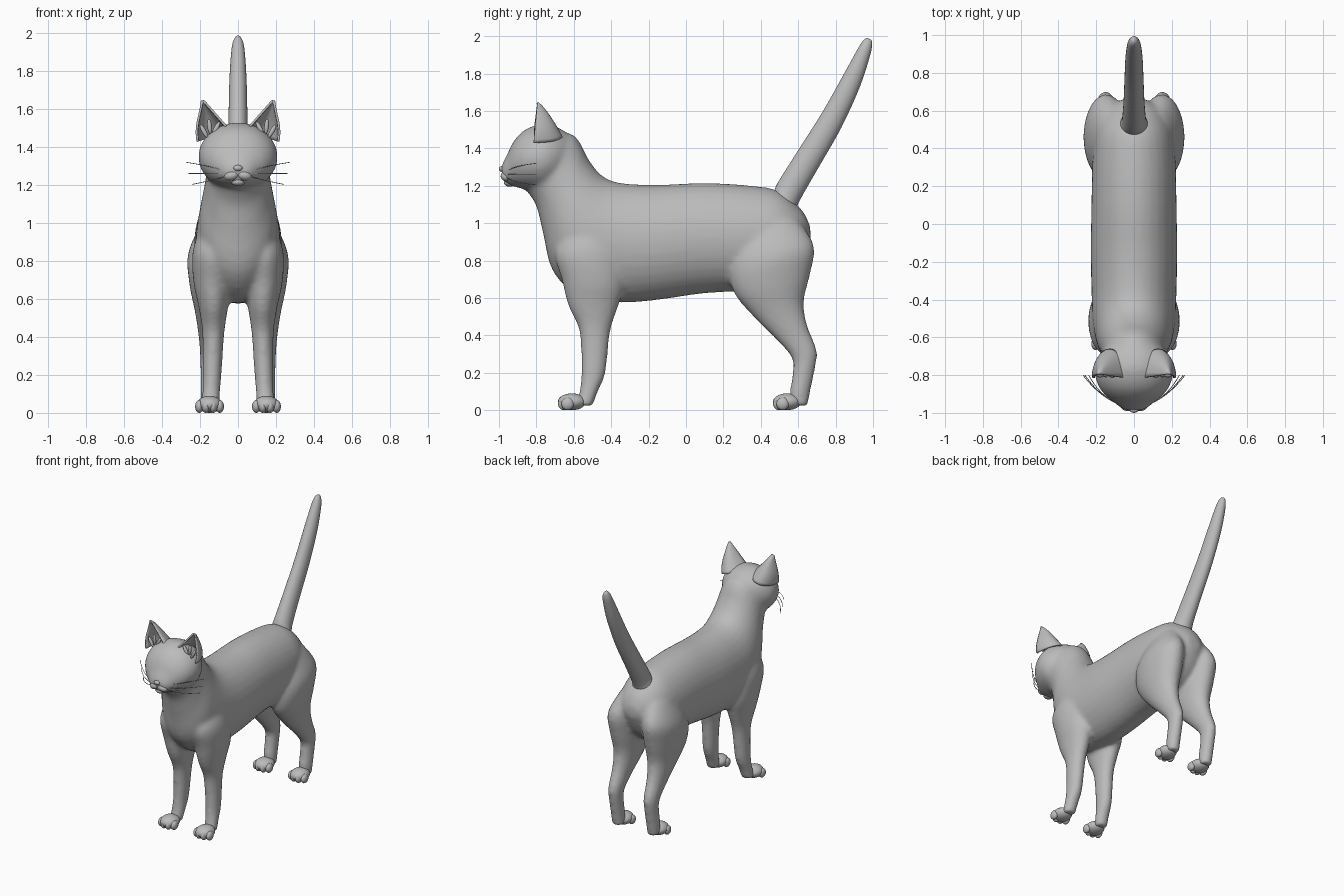
import bpy, bmesh, math
from mathutils import Vector, Matrix

cube = bpy.data.objects.get("Cube")
if cube:
    bpy.data.objects.remove(cube, do_unlink=True)

fur = bpy.data.materials.new("fur_grey")
fur.use_nodes = True
fur.diffuse_color = (0.5, 0.5, 0.5, 1)
fur.node_tree.nodes["Principled BSDF"].inputs["Base Color"].default_value = (0.5, 0.5, 0.5, 1)


def finish(name, bm):
    """Turn a bmesh into a smooth, coloured object."""
    bmesh.ops.recalc_face_normals(bm, faces=bm.faces)
    for face in bm.faces:
        face.smooth = True
    mesh = bpy.data.meshes.new(name)
    bm.to_mesh(mesh)
    bm.free()
    mesh.materials.append(fur)
    obj = bpy.data.objects.new(name, mesh)
    bpy.context.collection.objects.link(obj)
    return obj


def refine(rings, steps=4):
    """Catmull-Rom interpolation between cross-sections."""
    pts = [rings[0]] + list(rings) + [rings[-1]]
    out = []
    for a, b, c, d in zip(pts, pts[1:], pts[2:], pts[3:]):
        for s in range(steps):
            t = s / steps
            out.append([q + t * ((r - p) + t * (2*p - 5*q + 4*r - w + t * (3*(q - r) + w - p))) / 2
                        for p, q, r, w in zip(a, b, c, d)])
    return out + [rings[-1]]


def loft(bm, rings, side=1, sides=32):
    """Closed tube; each ring is (y, z of one edge, y, z of the other edge, centre x, half width)."""
    loops = []
    for y1, z1, y2, z2, cx, rx in refine(rings):
        loop = []
        for i in range(sides):
            a = 2 * math.pi * i / sides
            k = (1 + math.cos(a)) / 2
            loop.append(bm.verts.new((side * (cx + rx * math.sin(a)),
                                      y2 + (y1 - y2) * k, z2 + (z1 - z2) * k)))
        loops.append(loop)
    for lo, hi in zip(loops, loops[1:]):
        for i in range(sides):
            j = (i + 1) % sides
            bm.faces.new((lo[i], lo[j], hi[j], hi[i]))
    bm.faces.new(loops[0])
    bm.faces.new(loops[-1])


def blob(bm, centre, radii, turn=0):
    """Ellipsoid, optionally turned about the y axis."""
    m = Matrix.Translation(centre) @ Matrix.Rotation(turn, 4, 'Y') @ Matrix.Diagonal((*radii, 1))
    bmesh.ops.create_uvsphere(bm, u_segments=24, v_segments=14, radius=1, matrix=m)


torso = [(.665, .98, .665, .90, 0, .05), (.62, 1.07, .60, .76, 0, .14), (.5, 1.17, .5, .67, 0, .20),
         (.35, 1.2, .35, .64, 0, .22), (.1, 1.215, .1, .625, 0, .225), (-.15, 1.205, -.15, .59, 0, .23),
         (-.35, 1.215, -.35, .575, 0, .225), (-.45, 1.255, -.56, .60, 0, .22),
         (-.52, 1.34, -.71, .74, 0, .20), (-.56, 1.42, -.765, .95, 0, .175),
         (-.60, 1.47, -.80, 1.09, 0, .165), (-.66, 1.49, -.85, 1.17, 0, .15)]

head = [(-.61, 1.46, -.66, 1.22, 0, .13), (-.68, 1.51, -.72, 1.18, 0, .185),
        (-.77, 1.53, -.78, 1.17, 0, .21), (-.86, 1.50, -.85, 1.18, 0, .19),
        (-.92, 1.44, -.90, 1.19, 0, .15), (-.955, 1.37, -.935, 1.20, 0, .105),
        (-.98, 1.32, -.96, 1.21, 0, .075), (-.99, 1.29, -.975, 1.23, 0, .045)]

front_leg = [(-.62, 1.0, -.38, 1.0, .12, .07), (-.70, .85, -.34, .85, .132, .107),
             (-.665, .7, -.33, .68, .135, .10), (-.63, .56, -.36, .56, .13, .078),
             (-.57, .42, -.405, .42, .13, .058), (-.56, .2, -.43, .2, .137, .05),
             (-.57, .1, -.47, .1, .142, .047), (-.59, .03, -.50, .02, .147, .047)]

hind_leg = [(.32, 1.0, .60, 1.02, .11, .08), (.24, .80, .685, .88, .145, .118),
            (.25, .64, .665, .73, .145, .112), (.36, .5, .63, .58, .143, .085),
            (.48, .38, .65, .45, .147, .062), (.565, .28, .70, .32, .15, .05),
            (.57, .2, .69, .22, .15, .047), (.555, .1, .665, .1, .15, .047),
            (.56, .03, .65, .02, .15, .045)]

tail = [(.47, 1.16, .59, 1.07, 0, .078), (.49, 1.215, .61, 1.125, 0, .064),
        (.60, 1.39, .71, 1.30, 0, .055), (.727, 1.59, .83, 1.51, 0, .05),
        (.84, 1.79, .93, 1.73, 0, .045), (.92, 1.935, .985, 1.90, 0, .034),
        (.95, 1.98, .995, 1.96, 0, .02), (.97, 1.99, .99, 1.98, 0, .006)]

# Body skin: torso, head and legs blended into one surface
bm = bmesh.new()
loft(bm, torso)
loft(bm, head)
for side in (-1, 1):
    loft(bm, front_leg, side)
    loft(bm, hind_leg, side)
body = finish("body", bm)
remesh = body.modifiers.new("blend", 'REMESH')
remesh.mode = 'VOXEL'
remesh.voxel_size = 0.014
remesh.use_smooth_shade = True
relax = body.modifiers.new("relax", 'SMOOTH')
relax.factor = 0.5
relax.iterations = 10

bm = bmesh.new()
loft(bm, tail)
finish("tail", bm)

# Muzzle: whisker pads, chin and nose
bm = bmesh.new()
for side in (-1, 1):
    blob(bm, (side * .032, -.957, 1.252), (.042, .034, .028), side * .25)
blob(bm, (0, -.942, 1.217), (.036, .032, .022))
finish("muzzle", bm)
bm = bmesh.new()
blob(bm, (0, -.982, 1.29), (.024, .018, .016))
finish("nose", bm)


def paw(name, side, y):
    """Rounded foot with four toes."""
    bm = bmesh.new()
    x = side * .15
    blob(bm, (x, y, .045), (.066, .075, .045))
    for off in (-.054, -.019, .019, .054):
        blob(bm, (x + off, y - .05 + abs(off) * .5, .034), (.022, .034, .034))
    finish(name, bm)


def ear(name, side):
    """Forward-facing cup that narrows to a tip."""
    bm = bmesh.new()
    rows, cols = 12, 16
    grid = []
    for r in range(rows + 1):
        t = r / rows
        inner = .045 + .135 * t
        outer = .212 + .02 * math.sin(math.pi * t) * (1 - t) - .022 * t
        depth = .15 * (1 - t) ** .8
        row = []
        for c in range(cols + 1):
            a = math.pi * c / cols
            x = (inner + outer) / 2 + (outer - inner) / 2 * math.cos(a)
            z = 1.43 + .213 * t + .06 * (1 - t) * (1 - math.cos(a)) / 2
            row.append(bm.verts.new((side * x, -.815 + .02 * t + depth * math.sin(a), z)))
        grid.append(row)
    for lo, hi in zip(grid, grid[1:]):
        for c in range(cols):
            bm.faces.new((lo[c], lo[c + 1], hi[c + 1], hi[c]))
    obj = finish(name, bm)
    thick = obj.modifiers.new("thickness", 'SOLIDIFY')
    thick.thickness = 0.012
    thick.offset = 0
    # Tufts inside the cup
    bm = bmesh.new()
    for x, z, lean in ((.115, 1.50, -.5), (.15, 1.51, .1), (.18, 1.485, .5)):
        blob(bm, (side * x, -.80, z), (.012, .012, .04), side * lean)
    finish(name + "_tuft", bm)


def eye(name, side):
    """Eyeball with a raised lid rim."""
    bm = bmesh.new()
    centre = Vector((side * .088, -.902, 1.37))
    blob(bm, centre, (.032, .027, .029))
    finish(name, bm)
    bpy.ops.mesh.primitive_torus_add(major_radius=.034, minor_radius=.007, major_segments=32,
                                     minor_segments=10, location=centre + Vector((side * .004, -.012, 0)),
                                     rotation=(math.pi / 2, 0, side * .6))
    rim = bpy.context.object
    rim.name = name + "_lid"
    rim.scale = (1, .88, 1)
    rim.data.materials.append(fur)
    bpy.ops.object.shade_smooth()


def whiskers(name, side):
    """Three thin hairs sweeping out and back."""
    curve = bpy.data.curves.new(name, 'CURVE')
    curve.dimensions = '3D'
    curve.bevel_depth = .002
    curve.bevel_resolution = 1
    for root, tip, reach in ((1.272, 1.32, .27), (1.26, 1.262, .26), (1.248, 1.205, .24)):
        spline = curve.splines.new('NURBS')
        spline.points.add(2)
        spline.use_endpoint_u = True
        spline.order_u = 3
        path = ((.05, -.965, root), (.17, -.93, root + (tip - root) * .7), (reach, -.80, tip))
        for point, (x, y, z) in zip(spline.points, path):
            point.co = (side * x, y, z, 1)
    curve.materials.append(fur)
    bpy.context.collection.objects.link(bpy.data.objects.new(name, curve))


# Paired parts
for label, side in (("right", -1), ("left", 1)):
    paw(label + "_front_paw", side, -.61)
    paw(label + "_hind_paw", side, .54)
    ear(label + "_ear", side)
    eye(label + "_eye", side)
    whiskers(label + "_whiskers", side)
